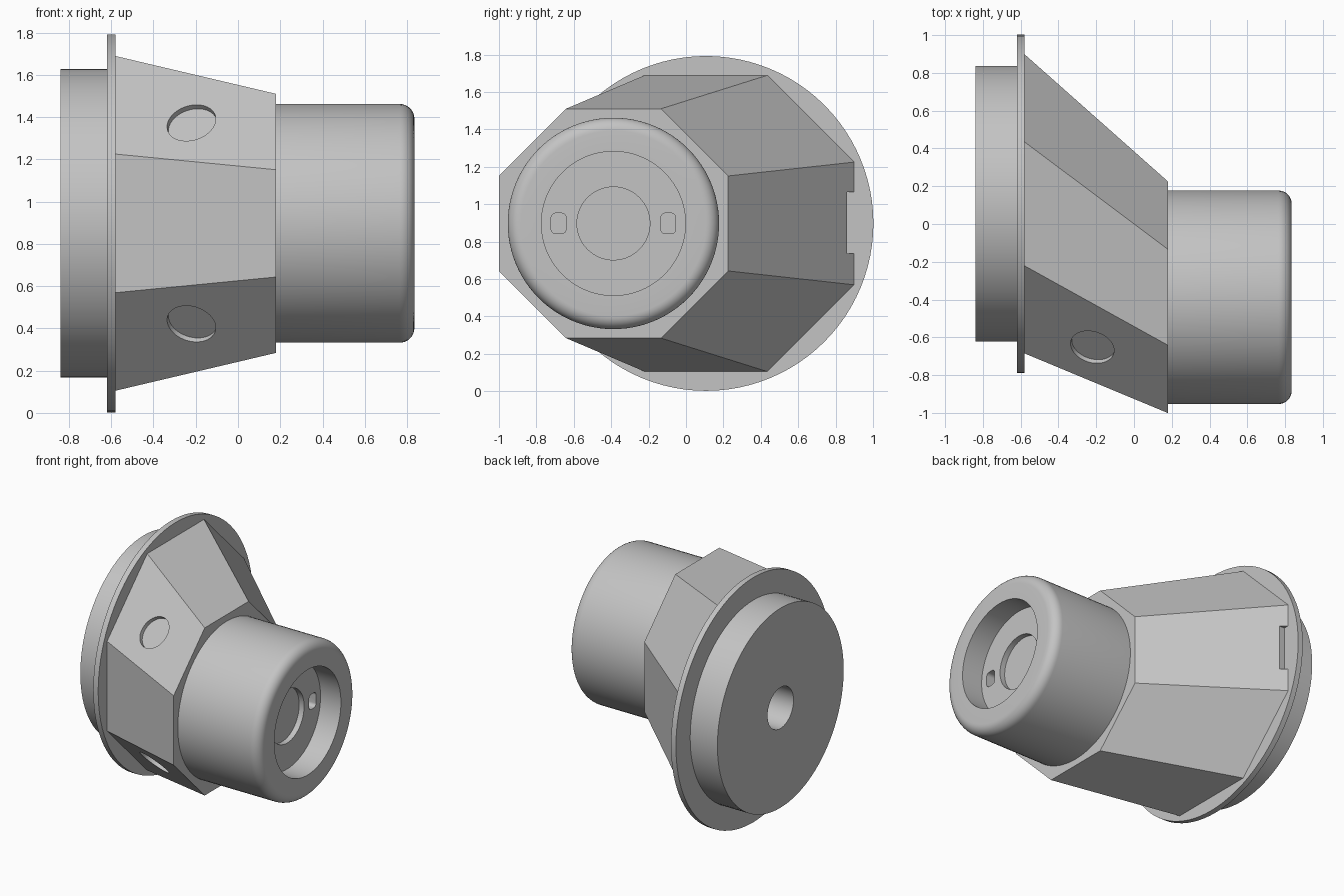
import bpy, bmesh, math
from mathutils import Vector, Matrix

if "Cube" in bpy.data.objects:
    bpy.data.objects.remove(bpy.data.objects["Cube"])

grey = bpy.data.materials.new("plain grey")
grey.use_nodes = True
COLOUR = (0.55, 0.55, 0.55, 1)
grey.diffuse_color = COLOUR
grey.node_tree.nodes["Principled BSDF"].inputs["Base Color"].default_value = COLOUR

MID_Z = 0.897
BACK_Y, FRONT_Y = 0.107, -0.388    # axes of the flange and of the offset barrel


def finish(name, bm):
    bmesh.ops.remove_doubles(bm, verts=bm.verts, dist=1e-5)
    bmesh.ops.recalc_face_normals(bm, faces=bm.faces)
    mesh = bpy.data.meshes.new(name)
    bm.to_mesh(mesh)
    bm.free()
    mesh.materials.append(grey)
    obj = bpy.data.objects.new(name, mesh)
    bpy.context.collection.objects.link(obj)
    return obj


def activate(obj):
    bpy.ops.object.select_all(action='DESELECT')
    obj.select_set(True)
    bpy.context.view_layer.objects.active = obj


def smooth(obj):
    activate(obj)
    bpy.ops.object.shade_smooth_by_angle(angle=math.radians(25))


def turned(name, profile, y):
    """Spin (x, radius) points about an axis parallel to x."""
    bm = bmesh.new()
    pts = [bm.verts.new((x, y, MID_Z + r)) for x, r in profile]
    edges = [bm.edges.new(pair) for pair in zip(pts, pts[1:])]
    bmesh.ops.spin(bm, geom=pts + edges, cent=(0, y, MID_Z), axis=(1, 0, 0),
                   angle=math.tau, steps=96, use_merge=True)
    return finish(name, bm)


def rod(name, centre, axis, radius, length):
    bm = bmesh.new()
    turn = Vector(axis).to_track_quat('Z', 'Y').to_matrix().to_4x4()
    bmesh.ops.create_cone(bm, cap_ends=True, segments=64, radius1=radius, radius2=radius,
                          depth=length, matrix=Matrix.Translation(centre) @ turn)
    return finish(name, bm)


def block(name, centre, size, rounding=0):
    bm = bmesh.new()
    bmesh.ops.create_cube(bm, size=1, matrix=Matrix.Translation(centre) @ Matrix.Diagonal((*size, 1)))
    if rounding:
        along = [e for e in bm.edges if abs(e.verts[0].co.x - e.verts[1].co.x) > 1e-4]
        bmesh.ops.bevel(bm, geom=along, offset=rounding, segments=6, profile=0.5, affect='EDGES')
    return finish(name, bm)


def cut(obj, cutter):
    mod = obj.modifiers.new("cut", 'BOOLEAN')
    mod.operation = 'DIFFERENCE'
    mod.solver = 'EXACT'
    mod.object = cutter
    activate(obj)
    bpy.ops.object.modifier_apply(modifier=mod.name)
    bpy.data.objects.remove(cutter)


# Mounting plug and flange with a central bore
plug = turned("plug_and_flange", [(-0.58, 0.15), (-0.84, 0.15), (-0.84, 0.73), (-0.62, 0.73),
                                  (-0.62, 0.895), (-0.58, 0.895), (-0.58, 0.15)], BACK_Y)
smooth(plug)

# Skewed octagonal housing
bm = bmesh.new()
rings = []
for x, y, apothem in ((-0.58, BACK_Y, 0.792), (0.18, FRONT_Y, 0.613)):
    radius = apothem / math.cos(math.pi / 8)
    ring = []
    for i in range(8):
        a = (i + 0.5) * math.tau / 8
        ring.append(bm.verts.new((x, y + radius * math.cos(a), MID_Z + radius * math.sin(a))))
    bm.faces.new(ring)
    rings.append(ring)
for i in range(8):
    j = (i + 1) % 8
    bm.faces.new((rings[0][i], rings[0][j], rings[1][j], rings[1][i]))
housing = finish("octagonal_housing", bm)

# Shallow round pockets on the two front slanted faces
for side in (1, -1):
    normal = Vector((-0.228, -0.707, 0.707 * side)).normalized()
    spot = Vector((-0.22, -0.65, MID_Z + 0.474 * side))
    cut(housing, rod("pocket_cutter", spot + normal * 0.08, normal, 0.118, 0.21))

# Bore continuation and notch beside the flange
cut(housing, rod("bore_cutter", (-0.5, BACK_Y, MID_Z), (1, 0, 0), 0.15, 0.4))
cut(housing, block("notch_cutter", (-0.55, 0.96, 0.9), (0.2, 0.2, 0.33)))
smooth(housing)

# Barrel with rounded rim, recessed face and central dimple
FILLET = 0.07
rim = [(0.765 + FILLET * math.sin(a), 0.495 + FILLET * math.cos(a))
       for a in (i * math.pi / 16 for i in range(9))]
barrel = turned("barrel", [(0.18, 0), (0.18, 0.565)] + rim +
                [(0.835, 0.385), (0.67, 0.385), (0.67, 0.195), (0.63, 0.195), (0.63, 0)], FRONT_Y)

# Pair of small slots in the recessed face
for side in (1, -1):
    cut(barrel, block("slot_cutter", (0.67, FRONT_Y + 0.293 * side, MID_Z),
                      (0.16, 0.08, 0.11), 0.025))
smooth(barrel)
bpy.ops.object.select_all(action='DESELECT')
